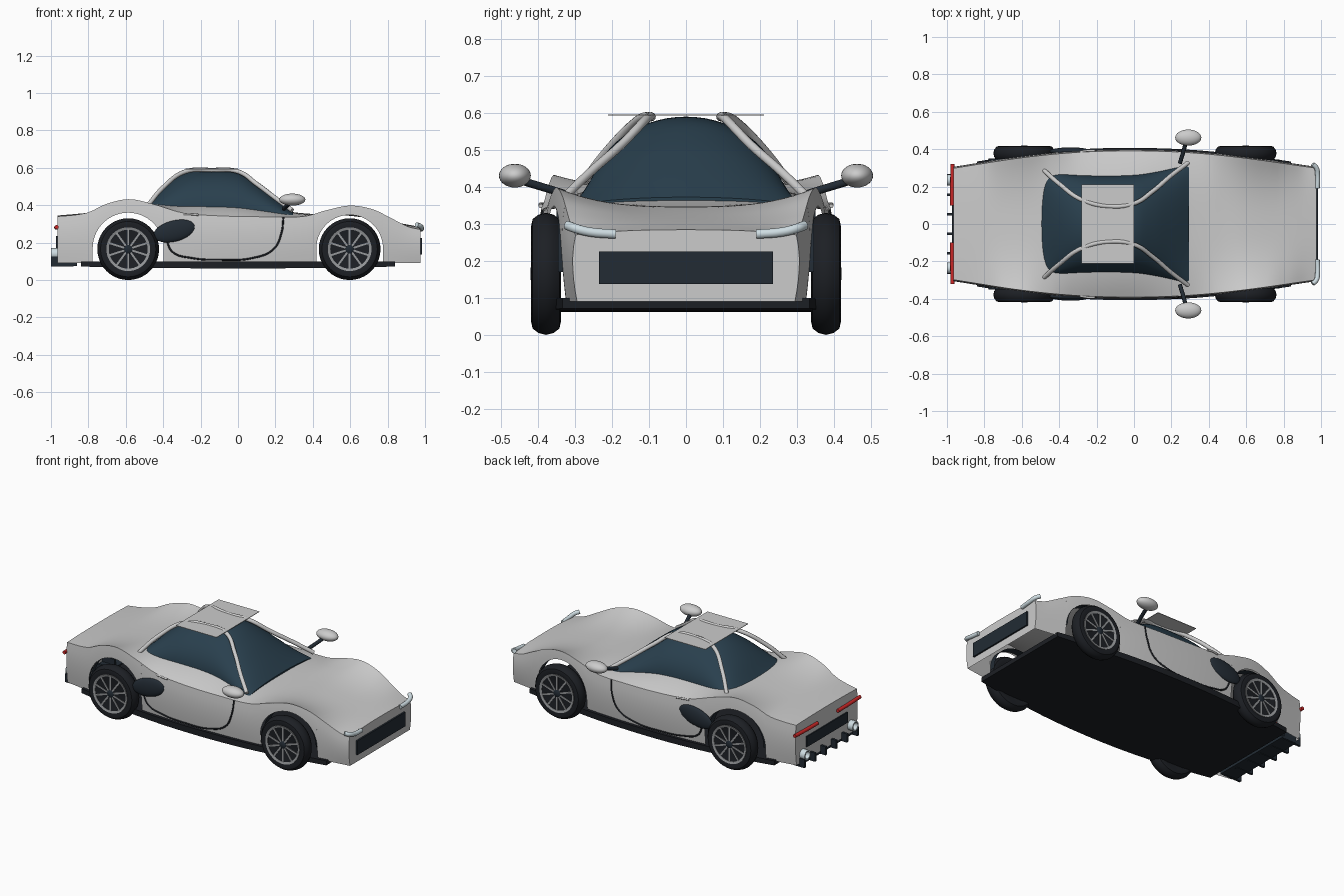
import bpy, bmesh, math
from mathutils import Vector

if "Cube" in bpy.data.objects:
    bpy.data.objects.remove(bpy.data.objects["Cube"])

def mat(name, c):
    m = bpy.data.materials.new(name)
    m.diffuse_color = (*c, 1)
    m.use_nodes = True
    m.node_tree.nodes["Principled BSDF"].inputs["Base Color"].default_value = m.diffuse_color
    return m

BLACK = mat("black", (0.012, 0.014, 0.018))
DARK = mat("dark_trim", (0.016, 0.024, 0.034))
GLASS = mat("glass", (0.022, 0.05, 0.075))
RED = mat("red", (0.6, 0.02, 0.02))
LAMP = mat("lamp", (0.62, 0.72, 0.76))
STEEL = mat("steel", (0.3, 0.31, 0.32))

def make(name, verts, faces, m=None, angle=40, clean=False):
    me = bpy.data.meshes.new(name)
    me.from_pydata(verts, [], faces)
    bm = bmesh.new()
    bm.from_mesh(me)
    if clean:
        bmesh.ops.remove_doubles(bm, verts=bm.verts, dist=1e-5)
        bmesh.ops.dissolve_degenerate(bm, edges=bm.edges, dist=1e-5)
    bmesh.ops.recalc_face_normals(bm, faces=bm.faces)
    bm.to_mesh(me)
    bm.free()
    o = bpy.data.objects.new(name, me)
    bpy.context.collection.objects.link(o)
    if m:
        me.materials.append(m)
    bpy.ops.object.select_all(action='DESELECT')
    bpy.context.view_layer.objects.active = o
    o.select_set(True)
    bpy.ops.object.shade_smooth_by_angle(angle=math.radians(angle))
    return o

def loft(name, rings, m=None, closed=False, caps=False, angle=40, clean=False):
    n = len(rings[0])
    v = [p for r in rings for p in r]
    f = [(i*n+j, i*n+(j+1) % n, (i+1)*n+(j+1) % n, (i+1)*n+j)
         for i in range(len(rings)-1) for j in range(n if closed else n-1)]
    if caps:
        f += [tuple(range(n)), tuple(range(len(v)-n, len(v)))]
    return make(name, v, f, m, angle, clean)

def lathe(name, prof, c, m=None, axis='y', seg=40):
    rings = []
    for r, d in prof:
        ring = []
        for k in range(seg):
            a, b = r*math.cos(k*math.tau/seg), r*math.sin(k*math.tau/seg)
            off = (a, d, b) if axis == 'y' else (d, a, b)
            ring.append(tuple(c[i]+off[i] for i in range(3)))
        rings.append(ring)
    return loft(name, rings, m, True, True)

def box(name, lo, hi, m=None):
    (a, b, c), (d, e, f) = lo, hi
    return loft(name, [[(x, b, c), (x, e, c), (x, e, f), (x, b, f)] for x in (a, d)], m, True, True, 20)

def tube(name, pts, r, m=None):
    cu = bpy.data.curves.new(name, 'CURVE')
    cu.dimensions = '3D'
    cu.bevel_depth, cu.bevel_resolution, cu.use_fill_caps = r, 3, True
    cu.resolution_u = 8
    s = cu.splines.new('BEZIER')
    s.bezier_points.add(len(pts)-1)
    for p, q in zip(s.bezier_points, pts):
        p.co = q
        p.handle_left_type = p.handle_right_type = 'AUTO'
    o = bpy.data.objects.new(name, cu)
    bpy.context.collection.objects.link(o)
    if m:
        cu.materials.append(m)
    bpy.ops.object.select_all(action='DESELECT')
    bpy.context.view_layer.objects.active = o
    o.select_set(True)
    bpy.ops.object.convert(target='MESH')
    return o

def ball(name, c, rad, m=None, tilt=0):
    bpy.ops.mesh.primitive_uv_sphere_add(segments=32, ring_count=16, location=c, rotation=(0, tilt, 0))
    o = bpy.context.object
    o.name, o.scale = name, rad
    bpy.ops.object.shade_smooth()
    if m:
        o.data.materials.append(m)

def interp(t, x):
    """Smooth cubic through (x, value) points."""
    x = min(max(x, t[0][0]), t[-1][0])
    i = next(k for k in range(len(t)-1) if x <= t[k+1][0])
    def slope(k):
        a, b = t[max(k-1, 0)], t[min(k+1, len(t)-1)]
        return (b[1]-a[1])/(b[0]-a[0])
    h = t[i+1][0]-t[i][0]
    u = (x-t[i][0])/h
    return ((2*u**3-3*u*u+1)*t[i][1] + (u**3-2*u*u+u)*h*slope(i)
            + (3*u*u-2*u**3)*t[i+1][1] + (u**3-u*u)*h*slope(i+1))

WIDTH = [(-.965, .312), (-.6, .368), (-.3, .397), (0, .405), (.3, .395), (.6, .365), (.975, .312)]
EDGE = [(-.965, .34), (-.88, .347), (-.8, .362), (-.7, .408), (-.58, .432), (-.45, .405), (-.3, .36),
        (-.1, .343), (.15, .338), (.35, .34), (.48, .375), (.6, .398), (.72, .378), (.83, .325), (.91, .285), (.975, .27)]
MID = [(-.965, .345), (-.8, .36), (-.6, .39), (-.45, .405), (-.2, .415), (0, .41), (.2, .38),
       (.3, .362), (.45, .35), (.6, .343), (.8, .315), (.975, .284)]
ARCHES = [(-.587, .19), (.597, .178)]
WZ = .17

# body shell: bottom edge follows the wheel arches
stations = [(-.965+1.94*i/96, .09) for i in range(97)]
stations = [s for s in stations if all(abs(s[0]-c) > r for c, r in ARCHES)]
for c, r in ARCHES:
    stations += [(c-r, .09), (c+r, .0901)]
    stations += [(c-r*math.cos(math.pi*k/28), WZ+r*math.sin(math.pi*k/28)) for k in range(29)]
order = lambda s: (round(s[0], 5), s[1] if any(abs(s[0]-c+r) < 1e-4 for c, r in ARCHES) else -s[1])
rings = []
for x, zb in sorted(stations, key=order):
    w, ze, zc = interp(WIDTH, x), interp(EDGE, x), interp(MID, x)
    half = []
    for k in range(7):
        z = zb+(ze-zb)*k/6
        q = (z-.09)/(ze-.09)
        half.append((w-.018*(1-q)**2-.014*q**3, z))
    top = half[-1][0]
    for k in range(11, -1, -1):
        t = k/12
        half.append((top*t, zc+(ze-zc)*t**2.6))
    rings.append([(x, -y, z) for y, z in half] + [(x, y, z) for y, z in half[-2::-1]])
loft("body_shell", rings, None, False, True, 38, True)

# floor pan
xs = [-.84+1.68*i/20 for i in range(21)]
fl = []
for x in xs:
    w = interp(WIDTH, x)+.002
    lo = .072-.01*(1-(x/.84)**2)
    fl.append([(x, -w, lo), (x, w, lo), (x, w, .1), (x, -w, .1)])
loft("floor_pan", fl, BLACK, True, True, 20)

# glass canopy
GW = [(-.495, .285), (-.4, .272), (-.25, .26), (0, .262), (.15, .285), (.295, .322)]
GT = [(-.495, .40), (-.4, .495), (-.3, .562), (-.2, .586), (0, .58), (.1, .528), (.2, .452), (.295, .372)]
GB = [(-.495, .37), (-.2, .37), (0, .37), (.295, .335)]
cab = []
for i in range(33):
    x = -.495+.79*i/32
    w, t, b = interp(GW, x), interp(GT, x), interp(GB, x)
    cab.append([(x, w*math.cos(a), b+(t-b)*math.sin(a)) for a in [math.pi*k/32 for k in range(33)]])
loft("glass_canopy", cab, GLASS, False, True)

# roof plate, nose and tail panels
box("roof_panel", (-.28, -.21, .592), (0, .21, .595))
box("front_grille", (.965, -.235, .137), (.985, .235, .225), DARK)
box("rear_grille", (-.972, -.2, .17), (-.96, .2, .235), DARK)
box("rear_diffuser", (-.965, -.27, .075), (-.86, .27, .09), DARK)
for k in range(6):
    y = -.26+.104*k
    box("diffuser_fin", (-1.0, y-.007, .072), (-.88, y+.007, .125), DARK)

for s in (-1, 1):
    # roof rails and pillars
    tube("roof_pillar", [(-.485, s*.29, .395), (-.4, s*.215, .495), (-.28, s*.13, .58), (-.14, s*.095, .588),
                         (0, s*.11, .58), (.1, s*.175, .513), (.2, s*.26, .438), (.29, s*.328, .372)], .012)
    # lamps and exhausts
    tube("headlight", [(.98, s*.19, .272), (.982, s*.26, .278), (.975, s*.3, .288), (.955, s*.32, .296)], .013, LAMP)
    tube("tail_light", [(-.972, s*.1, .28), (-.972, s*.21, .281), (-.97, s*.32, .283)], .011, RED)
    lathe("exhaust_pipe", [(.02, -.975), (.022, -1), (.03, -1), (.03, -.95)], (0, s*.235, .14), LAMP, 'x', 24)
    # mirrors
    ball("side_mirror", (.29, s*.462, .43), (.07, .043, .032))
    tube("mirror_stalk", [(.245, s*.325, .38), (.265, s*.39, .4), (.28, s*.45, .418)], .011, DARK)
    # door seam, handle and side intake
    seam = []
    for x, z in [(.243, .335), (.232, .25), (.19, .165), (.08, .118), (-.1, .108), (-.25, .118), (-.35, .15), (-.383, .215)]:
        q = (z-.09)/(interp(EDGE, x)-.09)
        seam.append((x, s*(interp(WIDTH, x)-.018*(1-q)**2-.014*q**3), z))
    tube("door_seam", seam, .005, BLACK)
    tube("door_handle", [(-.29, s*.385, .352), (-.25, s*.392, .352), (-.21, s*.392, .348)], .006)
    ball("side_intake", (-.34, s*.388, .262), (.115, .022, .056), DARK, math.radians(-14))

    for cx, R in ARCHES:
        # wheel arch liner
        yo = interp(WIDTH, cx)-.02
        arc = [math.pi*k/24 for k in range(25)]
        loft("arch_liner", [[(cx+R*1.01*math.cos(a), s*y, WZ+R*1.01*math.sin(a)) for a in arc] for y in (.295, yo)], DARK)
        # tyre
        yc = s*.378
        c = (cx, yc, WZ-.005)
        prof = [(.112, -.034), (.13, -.04), (.148, -.036), (.16, -.02), (.165, 0),
                (.16, .02), (.148, .036), (.13, .04), (.112, .034)]
        lathe("tyre", prof, c, BLACK)
        # rim, hub, backing disc
        rim = [(.104, .026), (.104, .036), (.117, .04), (.117, .03), (.104, .026)]
        lathe("wheel_rim", [(r, s*d) for r, d in rim], c, STEEL)
        lathe("wheel_backing", [(.112, s*.012), (.112, s*.018)], c, DARK)
        lathe("wheel_hub", [(.024, s*.015), (.024, s*.036), (.016, s*.042)], c, DARK, seg=20)
        # spokes
        for k in range(10):
            a = math.tau*(k+.5)/10
            d, n = Vector((math.cos(a), 0, math.sin(a))), Vector((-math.sin(a), 0, math.cos(a)))
            ring = []
            for rr in (.02, .108):
                ring.append([tuple(Vector(c)+d*rr+n*u+Vector((0, s*v, 0)))
                             for u, v in ((-.005, .028), (.005, .028), (.005, .037), (-.005, .037))])
            loft("spoke", ring, STEEL, True, True, 20)
        # brake caliper
        cal = []
        for k in range(9):
            a = math.radians(-35+70*k/8)
            cal.append([(c[0]+r*math.cos(a), yc+s*v, c[2]+r*math.sin(a))
                        for r, v in ((.068, .016), (.098, .016), (.098, .027), (.068, .027))])
        loft("brake_caliper", cal, RED, True, True)
